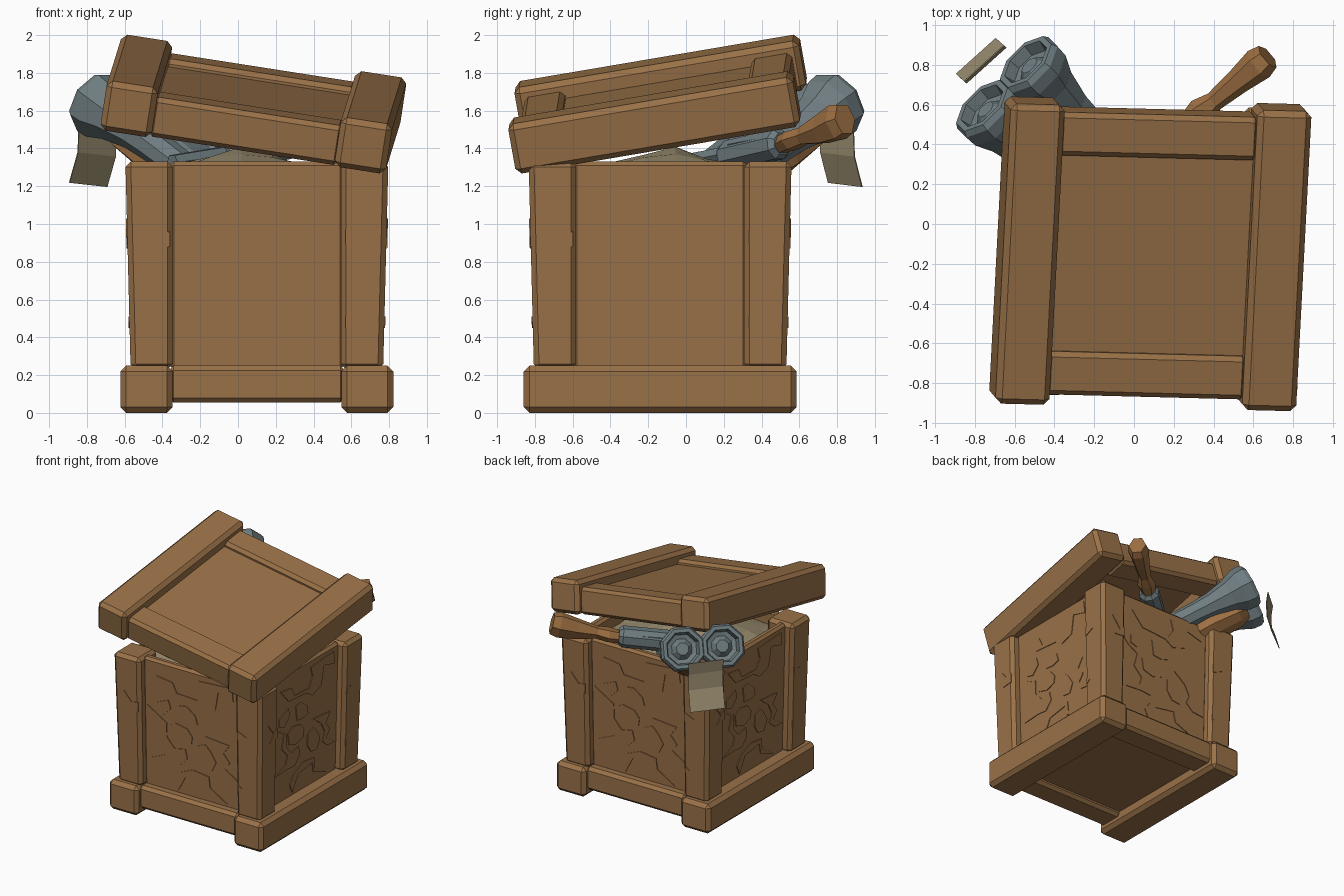
import bpy, bmesh, math, random
from mathutils import Vector, Matrix

if "Cube" in bpy.data.objects:
    bpy.data.objects.remove(bpy.data.objects["Cube"])

random.seed(3)


def material(name, rgb):
    m = bpy.data.materials.new(name)
    m.diffuse_color = (*rgb, 1)
    m.use_nodes = True
    m.node_tree.nodes["Principled BSDF"].inputs["Base Color"].default_value = m.diffuse_color
    return m


WOOD = material("crate wood", (0.32, 0.165, 0.064))
STOCK = material("stock wood", (0.34, 0.16, 0.055))
STEEL = material("grey steel", (0.16, 0.205, 0.22))
CLOTH = material("tan cloth", (0.32, 0.265, 0.16))

CX, CY = 0.10, -0.137          # crate centre
CENTRE = Matrix.Translation((CX, CY, 0))
Z0, Z1 = 0.25, 1.33            # crate wall bottom and top


def flare(z):
    return 0.028 * (z - Z0) / (Z1 - Z0)


def finish(name, bm, mat, matrix=Matrix(), bevel=0):
    bmesh.ops.recalc_face_normals(bm, faces=bm.faces)
    mesh = bpy.data.meshes.new(name)
    bm.to_mesh(mesh)
    bm.free()
    mesh.materials.append(mat)
    ob = bpy.data.objects.new(name, mesh)
    ob.matrix_world = matrix
    bpy.context.collection.objects.link(ob)
    if bevel:
        mod = ob.modifiers.new("chamfer", "BEVEL")
        mod.width, mod.segments = bevel, 1
        mod.limit_method = "ANGLE"
        mod.angle_limit = math.radians(40)
    return ob


def box(name, lo, hi, mat, matrix=Matrix(), bevel=0, shape=None):
    bm = bmesh.new()
    bmesh.ops.create_cube(bm, size=1)
    for v in bm.verts:
        v.co = Vector([lo[i] if v.co[i] < 0 else hi[i] for i in range(3)])
        if shape:
            shape(v.co)
    return finish(name, bm, mat, matrix, bevel)


def loft(name, origin, direction, rings, n, mat, turn=0.0):
    """Rings of (distance, half width, half height, sag) along a straight axis."""
    d = Vector(direction).normalized()
    side = d.cross(Vector((0, 0, 1))).normalized()
    up = side.cross(d)
    bm = bmesh.new()
    loops = []
    for t, w, h, sag in rings:
        c = Vector(origin) + d * t + up * sag
        loops.append([bm.verts.new(c + side * w * math.cos(a) + up * h * math.sin(a))
                      for a in [turn + math.tau * k / n for k in range(n)]])
    for a, b in zip(loops, loops[1:]):
        for k in range(n):
            bm.faces.new((a[k], a[(k + 1) % n], b[(k + 1) % n], b[k]))
    bm.faces.new(loops[0])
    bm.faces.new(loops[-1])
    return finish(name, bm, mat)


# Frames: two full beams, two recessed cross beams, a sunken board.
# The lid is the base turned over, a little larger and tilted.
def frame(name, half, height, matrix, up):
    h, w = height / 2, 0.275

    def part(label, lo, hi, bevel):
        zs = sorted((lo[2] * up, hi[2] * up))
        box(name + label, (lo[0], lo[1], zs[0]), (hi[0], hi[1], zs[1]), WOOD, matrix, bevel)

    for s, tag in ((-1, "left"), (1, "right")):
        xs = sorted((s * half, s * (half - w)))
        part("_beam_" + tag, (xs[0], -half, -h), (xs[1], half, h), 0.03)
    for s, tag in ((-1, "front"), (1, "back")):
        ys = sorted((s * (half - 0.045), s * (half - 0.265)))
        part("_cross_" + tag, (w - half - 0.02, ys[0], -h), (half - w + 0.02, ys[1], h - 0.055), 0.025)
    inner = half - 0.24
    part("_board", (-inner, -inner, h - 0.16), (inner, inner, h - 0.095), 0)


frame("base", 0.722, Z0, Matrix.Translation((CX, CY, Z0 / 2)), -1)

lid_x = Vector((1.54, -0.04, -0.24)).normalized()
lid_y = Vector((0.075, 1.53, 0.26))
lid_y = (lid_y - lid_x * lid_y.dot(lid_x)).normalized()
lid_rot = Matrix((lid_x, lid_y, lid_x.cross(lid_y))).transposed().to_4x4()
frame("lid", 0.765, 0.27, Matrix.Translation((0.082, -0.15, 1.635)) @ lid_rot, 1)

# Crate walls: corner post, recessed panel and raised carving, once per side
POST, PANEL = 0.668, 0.60


def post_shape(co):
    for i in (0, 1):
        if abs(co[i]) > 0.5:
            co[i] += math.copysign(flare(co.z), co[i])


def panel_shape(co):
    co.y -= flare(co.z)


PANEL_CARVING = [
    [(-.12, .8), (-.06, .84), (.05, .82), (.1, .76), (.09, .7), (0, .67), (-.1, .7)],
    [(.15, .7), (.22, .73), (.27, .68), (.32, .6), (.28, .52), (.2, .53), (.15, .6)],
    [(-.02, 1), (.05, 1.01), (.13, .95), (.15, .88), (.08, .86), (0, .87)],
    [(-.24, .97), (-.12, 1.02), (-.1, .95), (-.17, .88), (-.24, .9)],
    [(-.23, 1.2), (-.08, 1.18), (-.04, 1.1), (.15, 1.09), (.2, 1.17), (.17, 1.26), (.33, 1.27),
     (.48, 1.28), (.49, 1.17), (.35, 1.21), (.32, 1.05), (.2, 1.01), (.12, 1.06), (-.12, 1.08)],
    [(.22, .8), (.45, .78), (.39, .7), (.45, .63), (.4, .57), (.53, .49), (.42, .5), (.35, .56), (.38, .63), (.33, .72)],
    [(-.04, .27), (-.08, .35), (-.02, .43), (.1, .48), (.25, .46), (.26, .37), (.42, .27), (.24, .34), (.22, .43), (.03, .4)],
]
PANEL_CARVING2 = [
    [(-.32, .93), (-.26, .87), (-.17, .82), (-.2, .7), (-.12, .62), (-.14, .55), (-.28, .49), (-.12, .5),
     (-.02, .49), (.05, .56), (.03, .64), (-.07, .62), (-.14, .7), (-.14, .82), (-.24, .88)],
]
POST_CARVING = [
    [(-.49, 1.03), (-.42, .95), (-.36, .96), (-.36, .88), (-.46, .87), (-.41, .93)],
    [(.57, .97), (.66, .93), (.57, .89)],
    [(.57, .51), (.61, .48), (.57, .45)],
]


def carving(name, shapes, depth, matrix):
    bm = bmesh.new()
    for pts in shapes:
        face = bm.faces.new([bm.verts.new((x - CX, -depth - flare(z) + 0.002, z)) for x, z in pts])
        new = bmesh.ops.extrude_face_region(bm, geom=[face])["geom"]
        for v in new:
            if isinstance(v, bmesh.types.BMVert):
                v.co.y -= 0.008
    finish(name, bm, WOOD, matrix)


for k, side in enumerate(("front", "right", "back", "left")):
    turn = CENTRE @ Matrix.Rotation(k * math.pi / 2, 4, "Z")
    box("post_" + side, (-POST, -POST, Z0 - 0.02), (-0.445, -0.445, Z1), WOOD, turn, 0.028, post_shape)
    box("panel_" + side, (-0.46, -PANEL, Z0 - 0.02), (0.46, -0.53, Z1), WOOD, turn, 0.02, panel_shape)
    carving("carving_" + side, PANEL_CARVING + PANEL_CARVING2, PANEL, turn)
    carving("post_carving_" + side, POST_CARVING, POST, turn)

# Cloth packing heaped inside the crate
bm = bmesh.new()
bmesh.ops.create_grid(bm, x_segments=7, y_segments=7, size=0.57)
for v in bm.verts:
    r = math.hypot(v.co.x + 0.08, v.co.y - 0.05)
    v.co.z = 1.41 - 0.28 * r + random.uniform(-0.02, 0.01)
finish("cloth_packing", bm, CLOTH, CENTRE)

# Twin barrels with flared eight-sided muzzles, pointing out of the back left corner
AXIS = (-0.62, 0.62, 0.47)
BARREL = [(-0.85, .085), (-0.5, .09), (-0.36, .10), (-0.2, .135), (-0.1, .178), (-0.03, .182),
          (0, .165), (0, .135), (-0.06, .12), (-0.07, .085), (-0.03, .05)]
for tag, c in (("left", (-0.765, 0.595, 1.655)), ("right", (-0.545, 0.815, 1.655))):
    loft("barrel_" + tag, c, AXIS, [(t, r, r, 0) for t, r in BARREL], 8, STEEL, math.pi / 8)
MID = (-0.655, 0.705, 1.655)
loft("barrel_block", MID, AXIS, [(-0.95, .2, .1, -.02), (-0.6, .2, .11, -.02), (-0.55, .14, .07, 0)],
     8, STEEL, math.pi / 8)
loft("fore_grip", MID, AXIS, [(-0.62, .13, .08, -.12), (-0.42, .15, .09, -.12),
                              (-0.2, .13, .07, -.13), (-0.12, .08, .04, -.13)], 8, STOCK, math.pi / 8)

# Second firearm: wooden stock out of the back right, steel receiver inside
GUN, GDIR = (0.30, 0.53, 1.43), (0.37, 0.31, 0.125)
loft("stock", GUN, GDIR, [(-0.06, .05, .05, 0), (0.05, .075, .055, 0), (0.14, .05, .05, 0), (0.3, .065, .085, -.005),
                          (0.44, .085, .105, 0), (0.5, .07, .09, 0)], 6, STOCK)
FLAT = (0.37, 0.31, 0.06)
loft("receiver", GUN, FLAT, [(-0.5, .07, .07, -.01), (-0.47, .085, .085, -.01),
                             (-0.06, .085, .085, 0), (-0.03, .06, .06, 0)], 8, STEEL, math.pi / 8)
loft("receiver_rib", GUN, FLAT, [(-0.4, .095, .03, .02), (-0.12, .095, .03, .02)], 4, STEEL, math.pi / 4)
loft("gun_barrel", GUN, FLAT, [(-0.85, .045, .045, 0), (-0.48, .045, .045, 0)], 6, STEEL)

# Cloth tag hanging from the muzzles
bm = bmesh.new()
rows = []
for dx, z in ((-0.01, 1.60), (0, 1.50), (-0.005, 1.37), (-0.05, 1.21)):
    rows.append([bm.verts.new((-0.845 + dx, 0.71 - dx * 0.9, z + 0.01)),
                 bm.verts.new((-0.645 + dx, 0.89 - dx * 0.9, z - 0.012))])
for a, b in zip(rows, rows[1:]):
    bm.faces.new((a[0], a[1], b[1], b[0]))
tag = finish("hanging_tag", bm, CLOTH)
mod = tag.modifiers.new("thickness", "SOLIDIFY")
mod.thickness = 0.006
